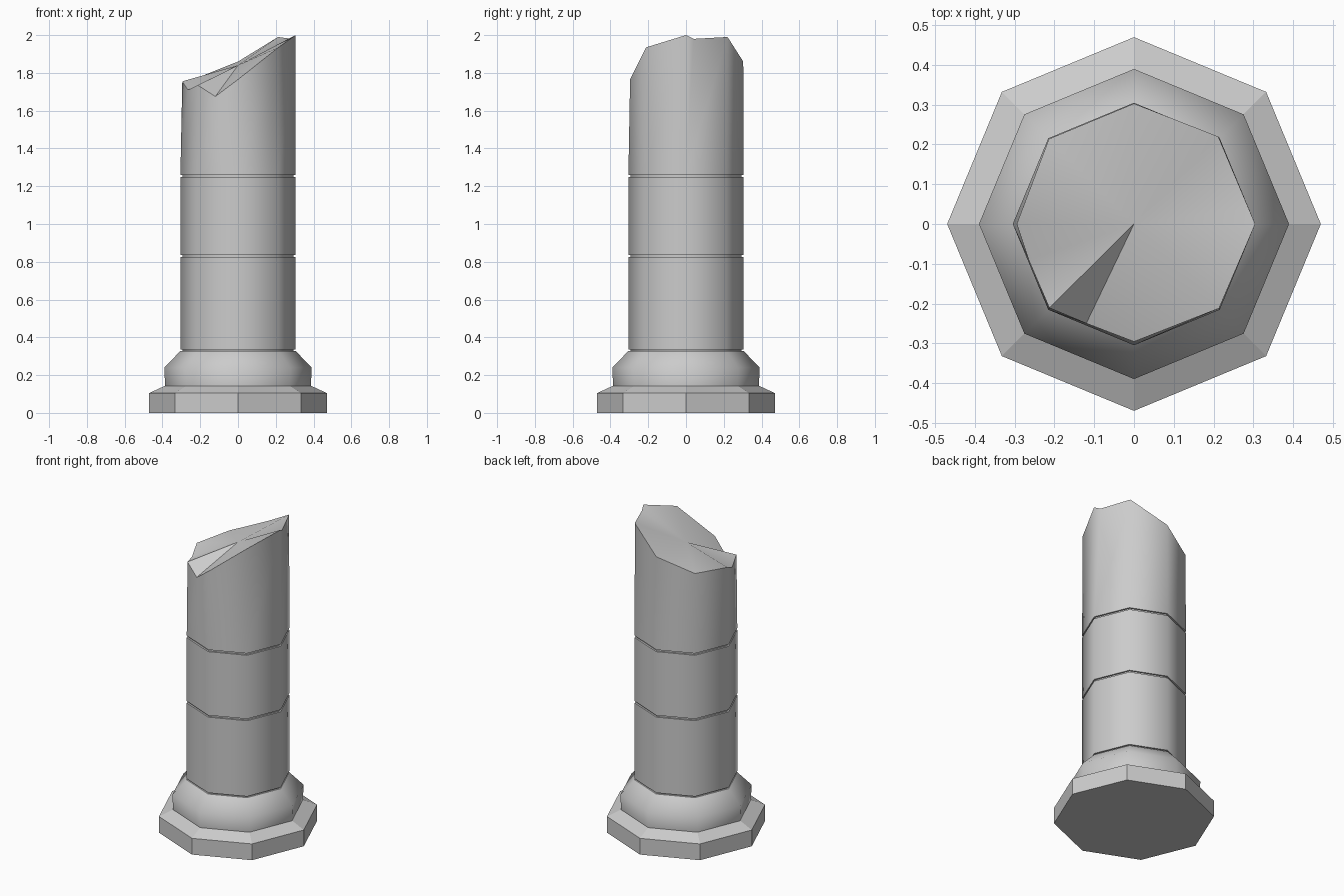
import bpy, bmesh
from math import cos, sin, radians

if "Cube" in bpy.data.objects:
    bpy.data.objects.remove(bpy.data.objects["Cube"])

SIDES = 8


def ring(bm, r, z):
    return [bm.verts.new((r * cos(radians(45 * i)), r * sin(radians(45 * i)), z))
            for i in range(SIDES)]


def finish(bm, name, smooth):
    bmesh.ops.recalc_face_normals(bm, faces=bm.faces)
    mesh = bpy.data.meshes.new(name)
    bm.to_mesh(mesh)
    bm.free()
    ob = bpy.data.objects.new(name, mesh)
    bpy.context.collection.objects.link(ob)
    if smooth:
        bpy.ops.object.select_all(action='DESELECT')
        ob.select_set(True)
        bpy.context.view_layer.objects.active = ob
        bpy.ops.object.shade_smooth_by_angle(angle=radians(47))
    return ob


def lathe(name, profile, smooth=True):
    """Octagonal solid from (radius, z) pairs, bottom to top."""
    bm = bmesh.new()
    rings = [ring(bm, r, z) for r, z in profile]
    for a, b in zip(rings, rings[1:]):
        for i in range(SIDES):
            j = (i + 1) % SIDES
            bm.faces.new((a[i], a[j], b[j], b[i]))
    bm.faces.new(rings[0])
    bm.faces.new(rings[-1])
    return finish(bm, name, smooth)


# Base: square-edged plinth and rounded moulding
lathe("plinth", [(0.47, 0), (0.47, 0.105), (0.39, 0.142)], smooth=False)
lathe("base_moulding", [(0.386, 0.142), (0.39, 0.24), (0.305, 0.328)])

# Shaft drums, separated by narrow recessed joints
lathe("lower_drum", [(0.305, 0.336), (0.305, 0.825)])
lathe("middle_drum", [(0.305, 0.837), (0.305, 1.248)])
for n, (z0, z1) in enumerate([(0.328, 0.336), (0.825, 0.837), (1.248, 1.26)]):
    lathe(f"joint_{n + 1}", [(0.294, z0), (0.294, z1)])

# Broken top drum: rim points (x, y, z) grouped by the side they start
rim_sides = [
    [(0.305, 0, 2.0), (0.288, 0.04, 1.98)],
    [(0.212, 0.22, 1.99)],
    [(0, 0.303, 1.86)],
    [(-0.214, 0.214, 1.775)],
    [(-0.295, 0, 1.755), (-0.265, -0.09, 1.71)],
    [(-0.213, -0.211, 1.735), (-0.12, -0.25, 1.675)],
    [(0, -0.296, 1.765)],
    [(0.214, -0.212, 1.935)],
]
bm = bmesh.new()
base = ring(bm, 0.305, 1.26)
rim = [[bm.verts.new(p) for p in side] for side in rim_sides]
for i in range(SIDES):
    j = (i + 1) % SIDES
    pts = rim[i] + [rim[j][0]]
    if len(pts) == 3:
        bm.faces.new((base[i], pts[1], pts[0]))
        bm.faces.new((base[i], base[j], pts[2], pts[1]))
    else:
        bm.faces.new((base[i], base[j], pts[1], pts[0]))
bm.faces.new(base)

# Fracture surface fans out from a slightly raised middle
loop = [v for side in rim for v in side]
mid = bm.verts.new((0, 0, 1.84))
for a, b in zip(loop, loop[1:] + loop[:1]):
    bm.faces.new((a, b, mid))
finish(bm, "broken_top_drum", True)
